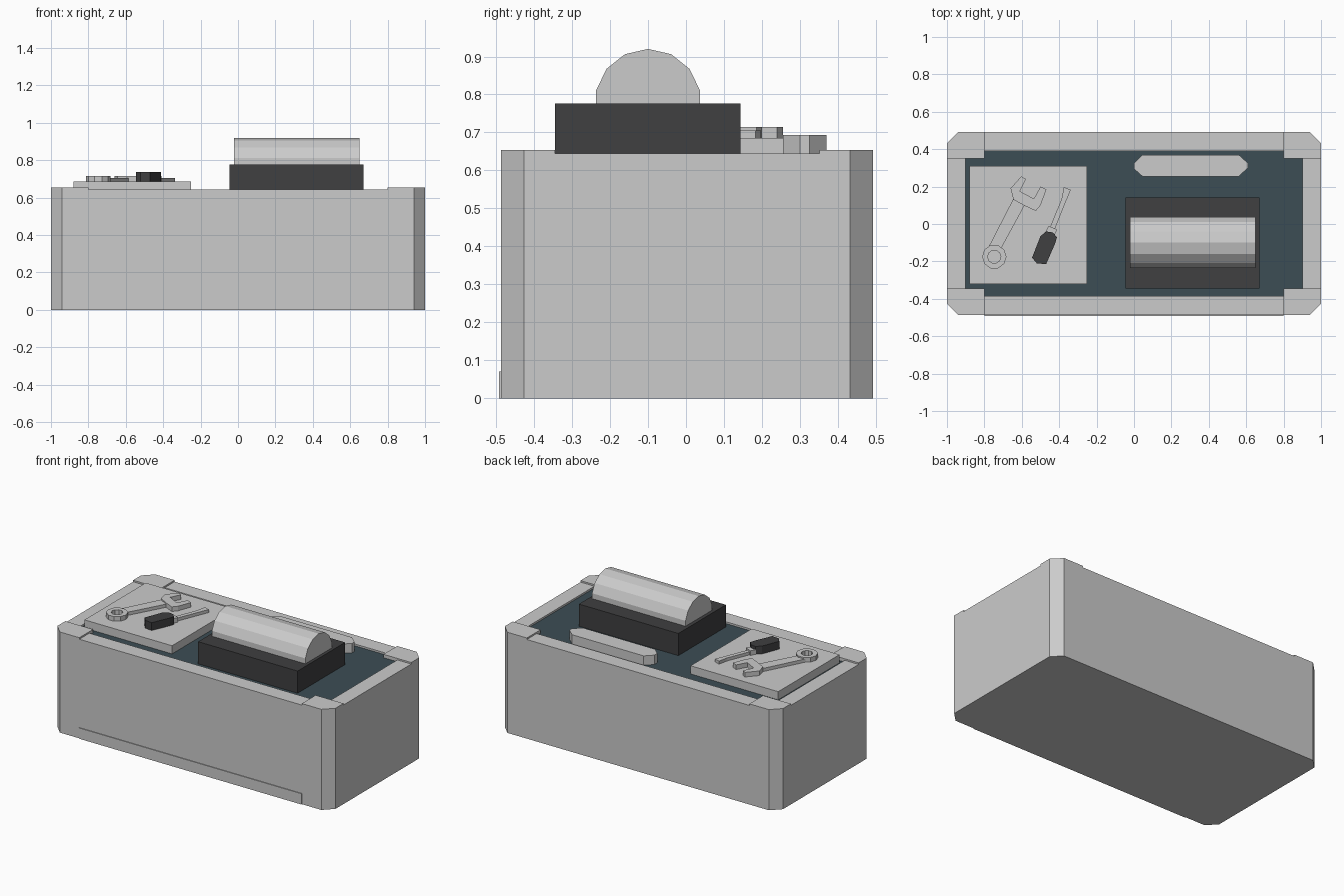
import bpy, bmesh, math

if "Cube" in bpy.data.objects:
    bpy.data.objects.remove(bpy.data.objects["Cube"])


def material(name, rgb):
    m = bpy.data.materials.new(name)
    m.diffuse_color = (*rgb, 1)
    m.use_nodes = True
    m.node_tree.nodes["Principled BSDF"].inputs["Base Color"].default_value = m.diffuse_color
    return m


dark = material("dark_grey", (0.05, 0.05, 0.052))
slate = material("slate", (0.045, 0.075, 0.09))


def finish(name, bm, mat=None):
    bmesh.ops.recalc_face_normals(bm, faces=bm.faces)
    me = bpy.data.meshes.new(name)
    bm.to_mesh(me)
    bm.free()
    ob = bpy.data.objects.new(name, me)
    bpy.context.collection.objects.link(ob)
    if mat:
        me.materials.append(mat)
    return ob


def prism(name, pts, z0, z1, mat=None):
    """Extrude a plan outline from z0 up to z1."""
    bm = bmesh.new()
    f = bm.faces.new([bm.verts.new((x, y, z0)) for x, y in pts])
    r = bmesh.ops.extrude_face_region(bm, geom=[f])
    top = [v for v in r["geom"] if isinstance(v, bmesh.types.BMVert)]
    bmesh.ops.translate(bm, verts=top, vec=(0, 0, z1 - z0))
    return finish(name, bm, mat)


def box(name, x0, x1, y0, y1, z0, z1, mat=None):
    return prism(name, [(x0, y0), (x1, y0), (x1, y1), (x0, y1)], z0, z1, mat)


def chamfered(x0, x1, y0, y1, c):
    return [(x0 + c, y0), (x1 - c, y0), (x1, y0 + c), (x1, y1 - c),
            (x1 - c, y1), (x0 + c, y1), (x0, y1 - c), (x0, y0 + c)]


def cross(x_in, x_out, y_in, y_out):
    """Plus-shaped outline centred on the body."""
    c = 0.003
    q = [(x_out, y_in), (x_in, y_in), (x_in, y_out)]
    pts = q + [(-x, y) for x, y in q[::-1]]
    pts += [(-x, -y) for x, y in q] + [(x, -y) for x, y in q[::-1]]
    return [(x, y + c) for x, y in pts]


# Body with a lowered rim between the four corner caps and a shallow recess
body = prism("body", chamfered(-1, 1, -0.487, 0.492, 0.06), 0, 0.654)
cutters = [
    prism("rim_cutter", cross(0.8, 1.2, 0.348, 0.7), 0.644, 0.8),
    prism("recess_cutter", cross(0.8, 0.9, 0.348, 0.387), 0.62, 0.8),
]
for c in cutters:
    mod = body.modifiers.new(c.name, "BOOLEAN")
    mod.operation, mod.solver, mod.object = "DIFFERENCE", "EXACT", c
    c.hide_render = True
    c.hide_set(True)

# Dark floor of the recess and low strip along the front
prism("recess_floor", cross(0.8, 0.9, 0.348, 0.387), 0.62, 0.632, slate)
box("front_strip", -0.8, 0.8, -0.492, -0.48, 0, 0.07)

# Tool board, chamfered bar and motor base
box("tool_board", -0.88, -0.25, -0.32, 0.31, 0.632, 0.685)
prism("chamfered_bar", [(0.0, 0.295), (0.045, 0.255), (0.56, 0.255), (0.61, 0.3),
                        (0.61, 0.325), (0.56, 0.37), (0.045, 0.37), (0.0, 0.325)],
      0.632, 0.693)
box("motor_base", -0.045, 0.67, -0.345, 0.143, 0.632, 0.776, dark)

# Fourteen-sided drum, half sunk in the base
bm = bmesh.new()
ring = [bm.verts.new((-0.022, -0.1 + 0.14 * math.sin(a), 0.78 + 0.14 * math.cos(a)))
        for a in (math.tau * i / 14 for i in range(14))]
r = bmesh.ops.extrude_face_region(bm, geom=[bm.faces.new(ring)])
bmesh.ops.translate(bm, vec=(0.672, 0, 0),
                    verts=[v for v in r["geom"] if isinstance(v, bmesh.types.BMVert)])
finish("drum", bm)

# Spanner: ring end, shank, open jaw
bm = bmesh.new()
N = 10
loops = [[bm.verts.new((-0.747 + rad * math.cos(math.tau * i / N),
                        -0.175 + rad * math.sin(math.tau * i / N), z)) for i in range(N)]
         for rad, z in ((0.065, 0.68), (0.065, 0.715), (0.035, 0.715), (0.035, 0.68))]
for a, b in zip(loops, loops[1:] + loops[:1]):
    for i in range(N):
        j = (i + 1) % N
        bm.faces.new((a[i], a[j], b[j], b[i]))
finish("spanner_ring", bm)
prism("spanner_shank", [(-0.775, -0.118), (-0.71, -0.13), (-0.585, 0.1), (-0.645, 0.135)],
      0.68, 0.706)
prism("spanner_jaw", [(-0.66, 0.19), (-0.645, 0.13), (-0.58, 0.095), (-0.525, 0.07),
                      (-0.5, 0.1), (-0.468, 0.185), (-0.5, 0.2), (-0.535, 0.135),
                      (-0.61, 0.175), (-0.577, 0.24), (-0.603, 0.255)], 0.68, 0.715)

# Screwdriver: grip, collar, blade
prism("screwdriver_grip", [(-0.47, -0.04), (-0.5, -0.065), (-0.545, -0.18), (-0.52, -0.21),
                           (-0.47, -0.215), (-0.42, -0.1), (-0.412, -0.07), (-0.435, -0.045)],
      0.68, 0.736, dark)
prism("screwdriver_collar", [(-0.475, -0.045), (-0.425, -0.06), (-0.41, -0.03), (-0.457, -0.01)],
      0.68, 0.715)
prism("screwdriver_blade", [(-0.45, -0.02), (-0.425, -0.03), (-0.36, 0.13), (-0.338, 0.183),
                            (-0.375, 0.197), (-0.387, 0.135)], 0.68, 0.705)
